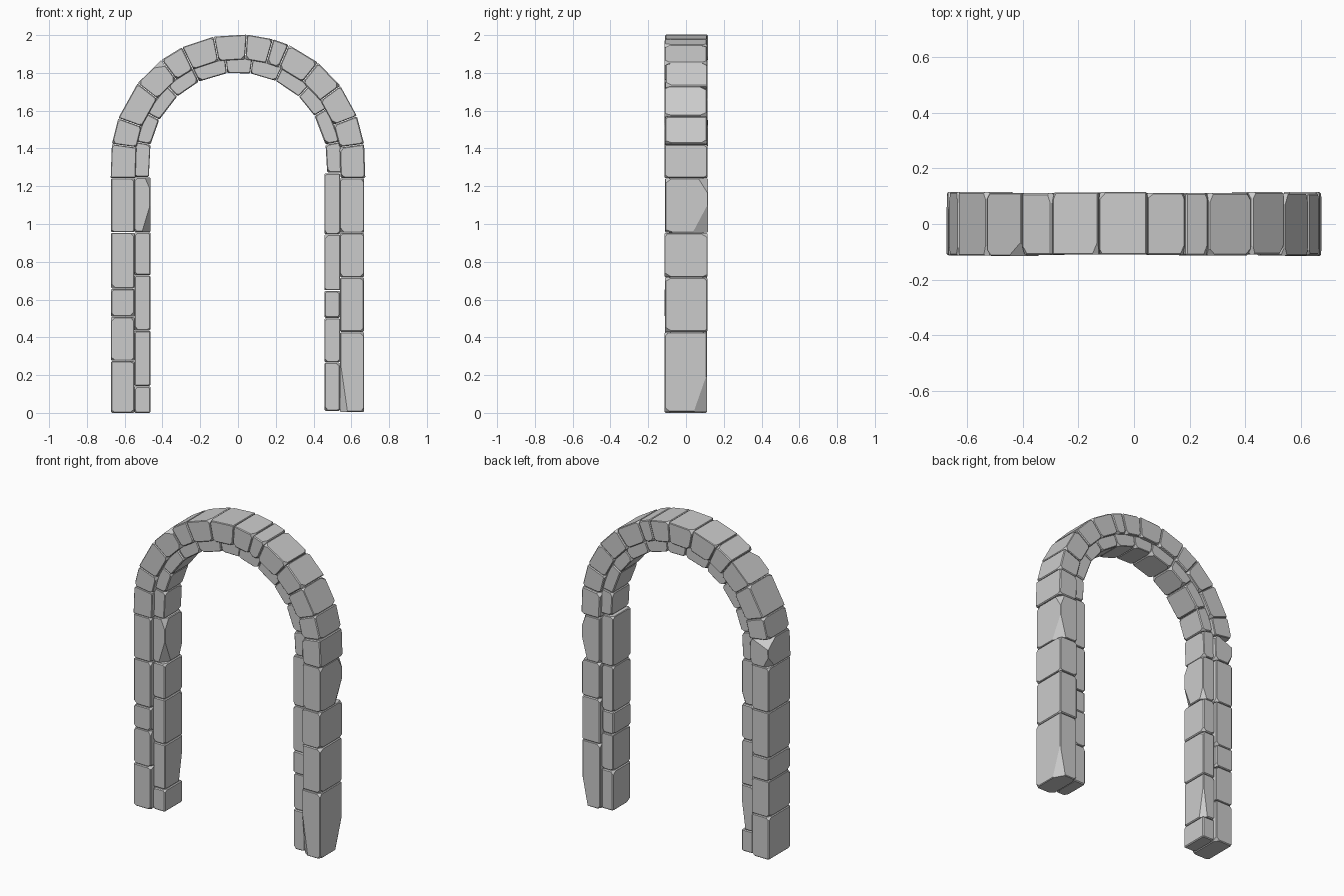
import bpy, bmesh, math, random
from mathutils import Vector

if "Cube" in bpy.data.objects:
    bpy.data.objects.remove(bpy.data.objects["Cube"])

random.seed(7)
GAP = 0.0015          # half of each mortar joint
SPRING = 1.33         # centre height of the round arch
OUTER_Y = (-0.112, 0.113)   # depth range of outer stones
INNER_Y = (-0.088, 0.092)   # inner stones are set back on both faces

# Large breaks: stone -> (corner of quad, side 0 front / 1 back, cut lengths next, previous, depth)
BREAKS = {
    "left_inner_stone_5": [(1, 0, (0.15, 0.045, 0.06)), (2, 0, (0.03, 0.07, 0.04)),
                           (1, 1, (0.08, 0.03, 0.03))],
    "left_inner_stone_2": [(1, 1, (0.22, 0.03, 0.04))],
    "right_outer_stone_1": [(1, 1, (0.20, 0.04, 0.07)), (0, 0, (0.04, 0.28, 0.03))],
    "right_outer_stone_4": [(1, 1, (0.15, 0.04, 0.08)), (2, 1, (0.03, 0.08, 0.05))],
    "outer_arch_stone_14": [(1, 1, (0.06, 0.11, 0.08)), (2, 1, (0.04, 0.07, 0.06))],
    "outer_arch_stone_11": [(1, 0, (0.06, 0.04, 0.05))],
}


def cut_corner(bm, quad, ys, corner, side, lengths):
    # Slice one corner off along a plane
    p = Vector((quad[corner][0], ys[side], quad[corner][1]))
    ends = []
    for k, length in zip((1, 3), lengths):
        q = quad[(corner + k) % 4]
        d = Vector((q[0], ys[side], q[1])) - p
        ends.append(p + d.normalized() * min(length, d.length * 0.9))
    ends.append(p + Vector((0, ys[1 - side] - ys[side], 0)).normalized() * lengths[2])
    n = (ends[1] - ends[0]).cross(ends[2] - ends[0]).normalized()
    if n.dot(p - ends[0]) < 0:
        n.negate()
    res = bmesh.ops.bisect_plane(bm, geom=bm.verts[:] + bm.edges[:] + bm.faces[:],
                                 plane_co=ends[0], plane_no=n, clear_outer=True)
    cut = [e for e in res["geom_cut"] if isinstance(e, bmesh.types.BMEdge)]
    if cut:
        bmesh.ops.holes_fill(bm, edges=cut)


def stone(name, quad, depth):
    # Extruded quad with small chamfers and a few chipped corners
    ys = [y + random.uniform(-0.003, 0.003) for y in depth]
    bm = bmesh.new()
    front, rear = [[bm.verts.new((x, y, z)) for x, z in quad] for y in ys]
    bm.faces.new(front)
    bm.faces.new(rear[::-1])
    for i in range(4):
        j = (i + 1) % 4
        bm.faces.new((front[j], front[i], rear[i], rear[j]))
    bmesh.ops.recalc_face_normals(bm, faces=bm.faces[:])
    bmesh.ops.bevel(bm, geom=bm.edges[:], offset=random.uniform(0.003, 0.006),
                    segments=1, affect='EDGES')
    for corner, side, lengths in BREAKS.get(name, []):
        cut_corner(bm, quad, ys, corner, side, lengths)
    for corner in range(4):
        for side in (0, 1):
            if random.random() < 0.75:
                cut_corner(bm, quad, ys, corner, side,
                           [random.uniform(0.014, 0.028), random.uniform(0.014, 0.028),
                            random.uniform(0.02, 0.05)])
    bmesh.ops.recalc_face_normals(bm, faces=bm.faces[:])
    me = bpy.data.meshes.new(name)
    bm.to_mesh(me)
    bm.free()
    bpy.context.collection.objects.link(bpy.data.objects.new(name, me))


def column(name, x0, x1, joints, depth):
    for i, (a, b) in enumerate(zip(joints, joints[1:]), 1):
        lo = a if i == 1 else a + GAP
        stone(f"{name}_{i}", [(x0, lo), (x1, lo), (x1, b - GAP), (x0, b - GAP)], depth)


def ring_point(r, deg, shift):
    # Round above the springing line, straight below it
    a = math.radians(deg)
    if deg < 0 or deg > 180:
        return (math.copysign(r, math.cos(a)), SPRING + 0.67 * math.sin(a) + abs(shift))
    a += shift / r
    return (r * math.cos(a), SPRING + r * math.sin(a))


def ring(name, r0, r1, angles, depth):
    for i, (a, b) in enumerate(zip(angles, angles[1:]), 1):
        stone(f"{name}_{i}", [ring_point(r0, a, GAP), ring_point(r1, a, GAP),
                              ring_point(r1, b, -GAP), ring_point(r0, b, -GAP)], depth)


# Legs: two columns of stones on each side
column("left_outer_stone", -0.672, -0.549, [0, 0.275, 0.508, 0.658, 0.955, 1.243], OUTER_Y)
column("left_inner_stone", -0.549, -0.463, [0, 0.142, 0.435, 0.728, 0.957, 1.248], INNER_Y)
column("right_inner_stone", 0.458, 0.54, [0.01, 0.268, 0.502, 0.648, 0.945, 1.268], INNER_Y)
column("right_outer_stone", 0.54, 0.668, [0.005, 0.428, 0.718, 0.953, 1.243], OUTER_Y)

# Arch: outer and inner rings of wedge stones
ring("outer_arch_stone", 0.543, 0.674,
     [-7.5, 8, 21, 36.5, 51, 66.5, 74, 86, 101, 116, 127, 142, 160, 172, 187.5], OUTER_Y)
ring("inner_arch_stone", 0.472, 0.552,
     [-5, 11, 31, 47, 65, 82, 97, 116, 133, 152, 169, 187], INNER_Y)
